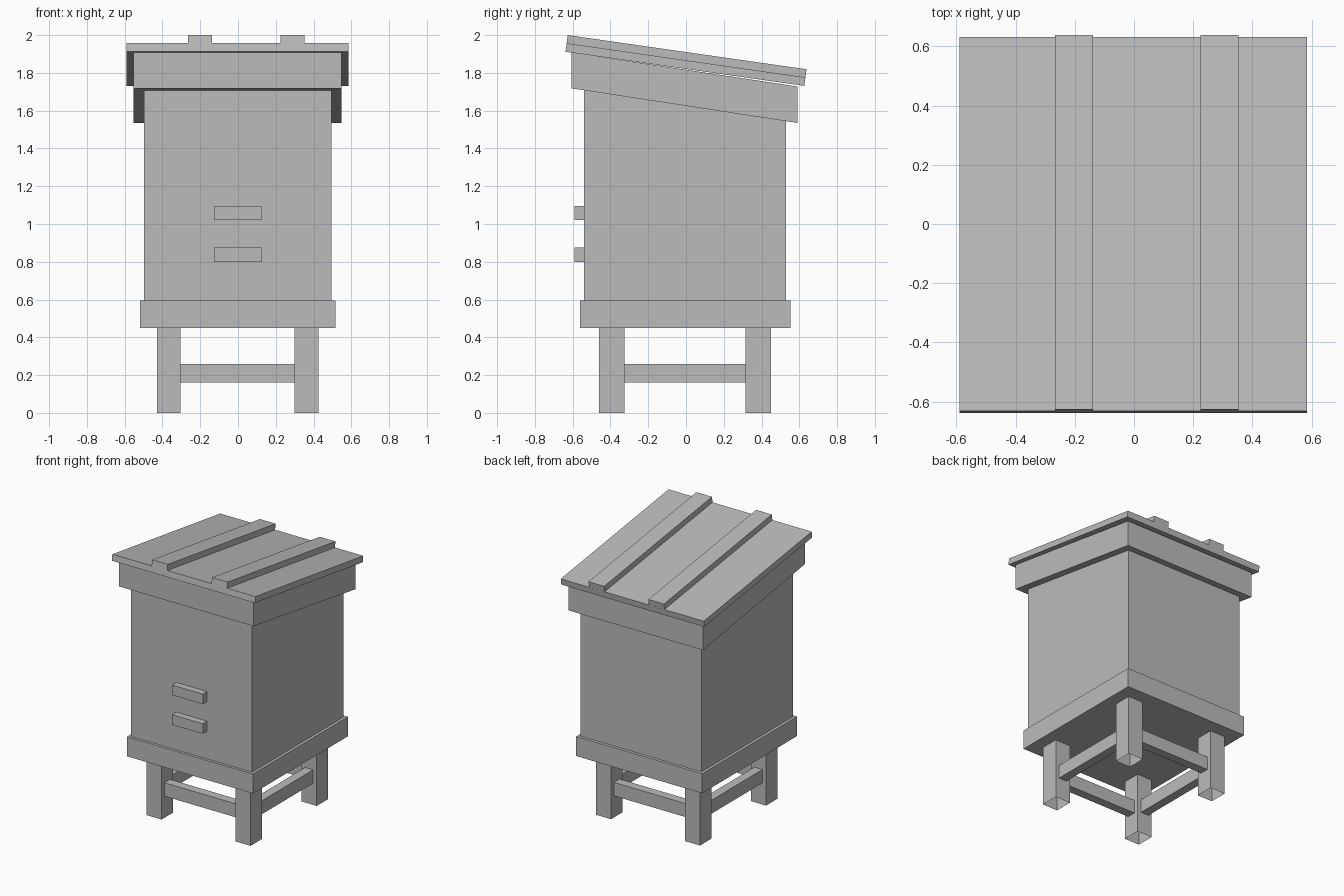
import bpy, bmesh

cube = bpy.data.objects.get("Cube")
if cube:
    bpy.data.objects.remove(cube, do_unlink=True)

grey = bpy.data.materials.new("plain_grey")
grey.use_nodes = True
grey.diffuse_color = (0.5, 0.5, 0.5, 1)
grey.node_tree.nodes["Principled BSDF"].inputs["Base Color"].default_value = (0.5, 0.5, 0.5, 1)

SLOPE = -0.143   # fall of the roof towards the back
CX = -0.002      # middle of the stand and hive


def prism(name, x0, x1, profile, open_bottom=False):
    """Extrude a side profile of (y, z) points from x0 to x1."""
    bm = bmesh.new()
    face = bm.faces.new([bm.verts.new((x0, y, z)) for y, z in profile])
    ext = bmesh.ops.extrude_face_region(bm, geom=[face])
    moved = [v for v in ext["geom"] if isinstance(v, bmesh.types.BMVert)]
    bmesh.ops.translate(bm, verts=moved, vec=(x1 - x0, 0, 0))
    bmesh.ops.recalc_face_normals(bm, faces=bm.faces)
    if open_bottom:
        low = [f for f in bm.faces if f.normal.z < -0.9]
        bmesh.ops.delete(bm, geom=low, context='FACES')
    mesh = bpy.data.meshes.new(name)
    bm.to_mesh(mesh)
    bm.free()
    mesh.materials.append(grey)
    obj = bpy.data.objects.new(name, mesh)
    bpy.context.collection.objects.link(obj)
    return obj


def box(name, x0, x1, y0, y1, z0, z1, open_bottom=False):
    return prism(name, x0, x1, [(y0, z0), (y1, z0), (y1, z1), (y0, z1)], open_bottom)


def roof_board(name, x0, x1, y0, y1, z_front, thick):
    """Board lying on the roof slope, with ends square to the slope."""
    z_back = z_front + SLOPE * (y1 - y0)
    lean = -SLOPE * thick
    prism(name, x0, x1, [(y0, z_front), (y1, z_back),
                         (y1 + lean, z_back + thick), (y0 + lean, z_front + thick)])


# Stand: four hollow legs
for side, lx in (("right", -0.43), ("left", 0.3)):
    for end, ly in (("front", -0.46), ("back", 0.315)):
        box(f"{end}_{side}_leg", lx, lx + 0.125, ly, ly + 0.135, 0, 0.45, True)

# Rails between the legs
for end, y in (("front", -0.393), ("back", 0.383)):
    box(f"{end}_rail", -0.305, 0.3, y - 0.033, y + 0.033, 0.16, 0.26)
for side, x in (("right", -0.367), ("left", 0.363)):
    box(f"{side}_rail", x - 0.033, x + 0.033, -0.325, 0.315, 0.16, 0.26)

# Floor and hive body with sloped top
box("floor_board", CX - 0.517, CX + 0.517, -0.56, 0.552, 0.45, 0.595)
prism("hive_body", CX - 0.496, CX + 0.496,
      [(-0.54, 0.595), (0.53, 0.595), (0.53, 1.6), (-0.54, 1.76)])

# Entrance ledges
for name, z in (("lower_ledge", 0.8), ("upper_ledge", 1.02)):
    box(name, CX - 0.126, CX + 0.126, -0.59, -0.53, z, z + 0.075)

# Roof: rim, cover and two battens
prism("roof_rim", CX - 0.551, CX + 0.551,
      [(-0.605, 1.718), (0.59, 1.535), (0.59, 1.728), (-0.605, 1.908)])
roof_board("roof_cover", CX - 0.587, CX + 0.587, -0.638, 0.626, 1.912, 0.045)
for side, x in (("right", -0.266), ("left", 0.225)):
    roof_board(f"{side}_batten", x, x + 0.128, -0.632, 0.632, 1.957, 0.043)
